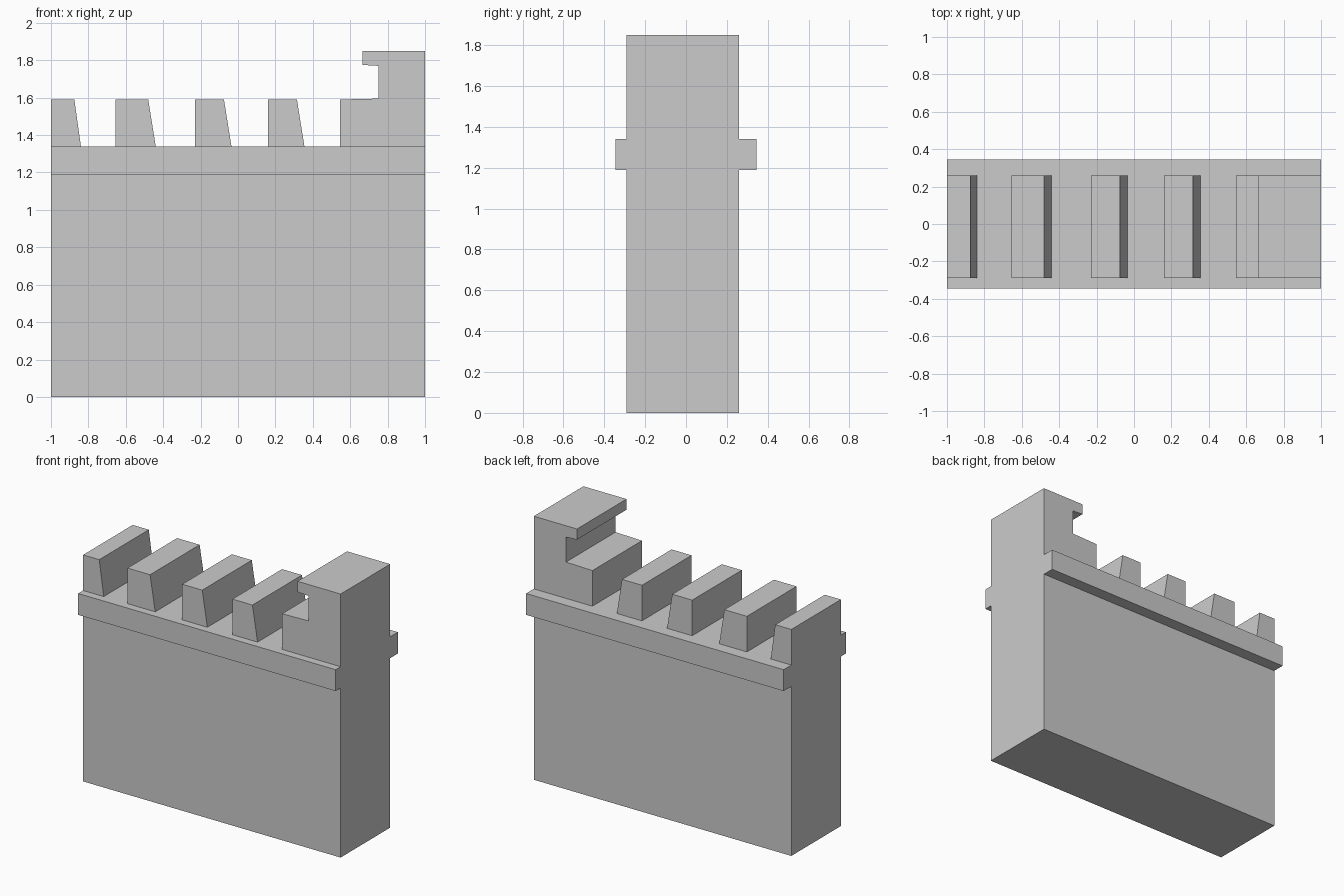
import bpy, bmesh

if "Cube" in bpy.data.objects:
    bpy.data.objects.remove(bpy.data.objects["Cube"])

FLOOR, TOOTH_TOP = 1.34, 1.59


def prism(name, points, y0, y1):
    """Extrude an xz profile from y0 to y1."""
    bm = bmesh.new()
    face = bm.faces.new([bm.verts.new((x, y0, z)) for x, z in points])
    ext = bmesh.ops.extrude_face_region(bm, geom=[face])
    verts = [g for g in ext["geom"] if isinstance(g, bmesh.types.BMVert)]
    bmesh.ops.translate(bm, verts=verts, vec=(0, y1 - y0, 0))
    bmesh.ops.recalc_face_normals(bm, faces=bm.faces)
    mesh = bpy.data.meshes.new(name)
    bm.to_mesh(mesh)
    bm.free()
    obj = bpy.data.objects.new(name, mesh)
    bpy.context.collection.objects.link(obj)
    return obj


# Wall outline: base, battlement teeth, then the stepped end tower with its lip
profile = [(-1, 0), (-1, TOOTH_TOP), (-0.875, TOOTH_TOP), (-0.84, FLOOR)]
for left, top_right in ((-0.655, -0.48), (-0.23, -0.075), (0.16, 0.315)):
    profile += [(left, FLOOR), (left, TOOTH_TOP),
                (top_right, TOOTH_TOP), (top_right + 0.04, FLOOR)]
profile += [(0.545, FLOOR), (0.545, TOOTH_TOP), (0.75, 1.595), (0.75, 1.77),
            (0.665, 1.775), (0.665, 1.85), (1, 1.85), (1, 0)]
wall = prism("battlement_wall", profile, -0.29, 0.26)

# Ledge running along both sides, fused into the wall
ledge = prism("ledge", [(-1, 1.19), (1, 1.19), (1, FLOOR), (-1, FLOOR)], -0.345, 0.345)
fuse = wall.modifiers.new("fuse_ledge", "BOOLEAN")
fuse.operation = "UNION"
fuse.solver = "EXACT"
fuse.object = ledge
bpy.context.view_layer.objects.active = wall
bpy.ops.object.modifier_apply(modifier=fuse.name)
bpy.data.objects.remove(ledge)
